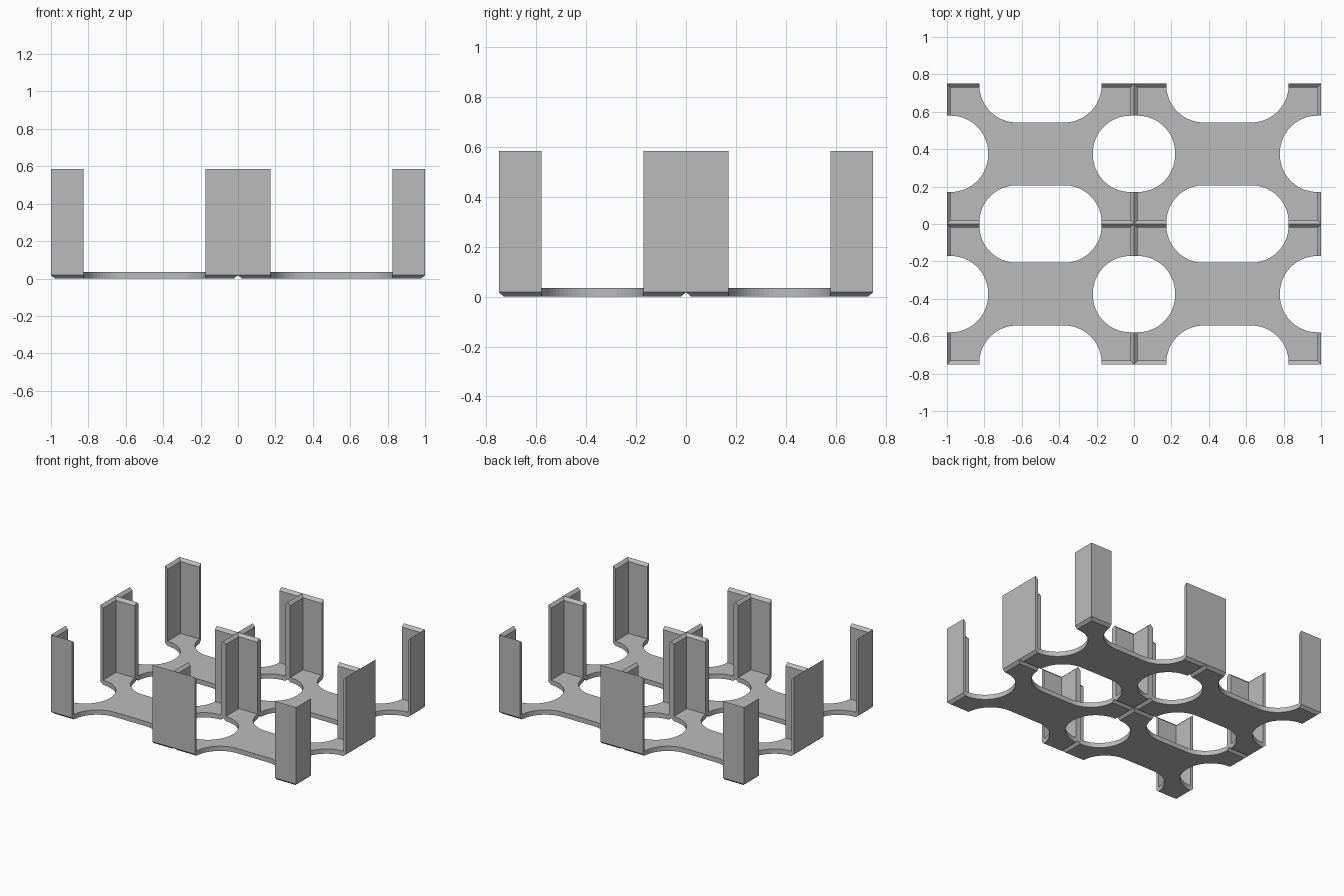
import bpy, bmesh, math
from mathutils import Vector

if "Cube" in bpy.data.objects:
    bpy.data.objects.remove(bpy.data.objects["Cube"], do_unlink=True)

CELL_X, CELL_Y, HEIGHT = 1.0, 0.75, 0.585
WALL, FLOOR, FOOT = 0.02, 0.035, 0.02

grey = bpy.data.materials.new("light_grey")
grey.use_nodes = True
colour = (0.5, 0.5, 0.5, 1)
grey.diffuse_color = colour
grey.node_tree.nodes["Principled BSDF"].inputs["Base Color"].default_value = colour


def add_object(name, bm):
    bmesh.ops.recalc_face_normals(bm, faces=bm.faces)
    mesh = bpy.data.meshes.new(name)
    bm.to_mesh(mesh)
    bm.free()
    mesh.materials.append(grey)
    obj = bpy.data.objects.new(name, mesh)
    bpy.context.collection.objects.link(obj)
    return obj


def loft(name, rings):
    """Skin a stack of closed rings and cap both ends."""
    bm = bmesh.new()
    rows = [[bm.verts.new(p) for p in ring] for ring in rings]
    for a, b in zip(rows, rows[1:]):
        for i in range(len(a)):
            j = (i + 1) % len(a)
            bm.faces.new((a[i], a[j], b[j], b[i]))
    bm.faces.new(rows[0][::-1])
    bm.faces.new(rows[-1])
    return add_object(name, bm)


def rectangle(inset, z):
    x, y = CELL_X / 2 - inset, CELL_Y / 2 - inset
    return [(-x, -y, z), (x, -y, z), (x, y, z), (-x, y, z)]


def slot_cutter(name, cx, cy, hx, hy, radius, steps=16):
    """Vertical rounded-rectangle prism."""
    outline = []
    for k, (sx, sy) in enumerate(((1, 1), (-1, 1), (-1, -1), (1, -1))):
        for s in range(steps + 1):
            a = math.pi / 2 * (k + s / steps)
            outline.append((cx + sx * (hx - radius) + radius * math.cos(a),
                            cy + sy * (hy - radius) + radius * math.sin(a)))
    obj = loft(name, [[(x, y, z) for x, y in outline] for z in (-0.1, 0.8)])
    obj.hide_render = True
    return obj


# Open tray with a bevelled foot and a sloping stacking lip
tray = loft("tray", [
    rectangle(FOOT, 0), rectangle(0, 0.018), rectangle(0, HEIGHT),
    rectangle(WALL, HEIGHT - WALL), rectangle(WALL, FLOOR)])

# Rounded openings centred on all four sides
cutters = []
for s in (-1, 1):
    cutters.append(slot_cutter("end_cutter", s * CELL_X / 2, 0, 0.22, 0.204, 0.2))
    cutters.append(slot_cutter("side_cutter", 0, s * CELL_Y / 2, 0.327, 0.207, 0.2))
for cutter in cutters:
    mod = tray.modifiers.new("opening", "BOOLEAN")
    mod.operation = "DIFFERENCE"
    mod.solver = "EXACT"
    mod.object = cutter

bpy.context.view_layer.update()
graph = bpy.context.evaluated_depsgraph_get()
cut_mesh = bpy.data.meshes.new_from_object(tray.evaluated_get(graph))
cut_mesh.name = "cut_tray"
for helper in cutters + [tray]:
    bpy.data.objects.remove(helper, do_unlink=True)
cut_mesh.materials.clear()
cut_mesh.materials.append(grey)

# Two by two grid of trays
for row, sy in (("front", -1), ("back", 1)):
    for side, sx in (("right", -1), ("left", 1)):
        obj = bpy.data.objects.new(f"{row}_{side}_tray", cut_mesh)
        obj.location = Vector((sx * CELL_X / 2, sy * CELL_Y / 2, 0))
        bpy.context.collection.objects.link(obj)
